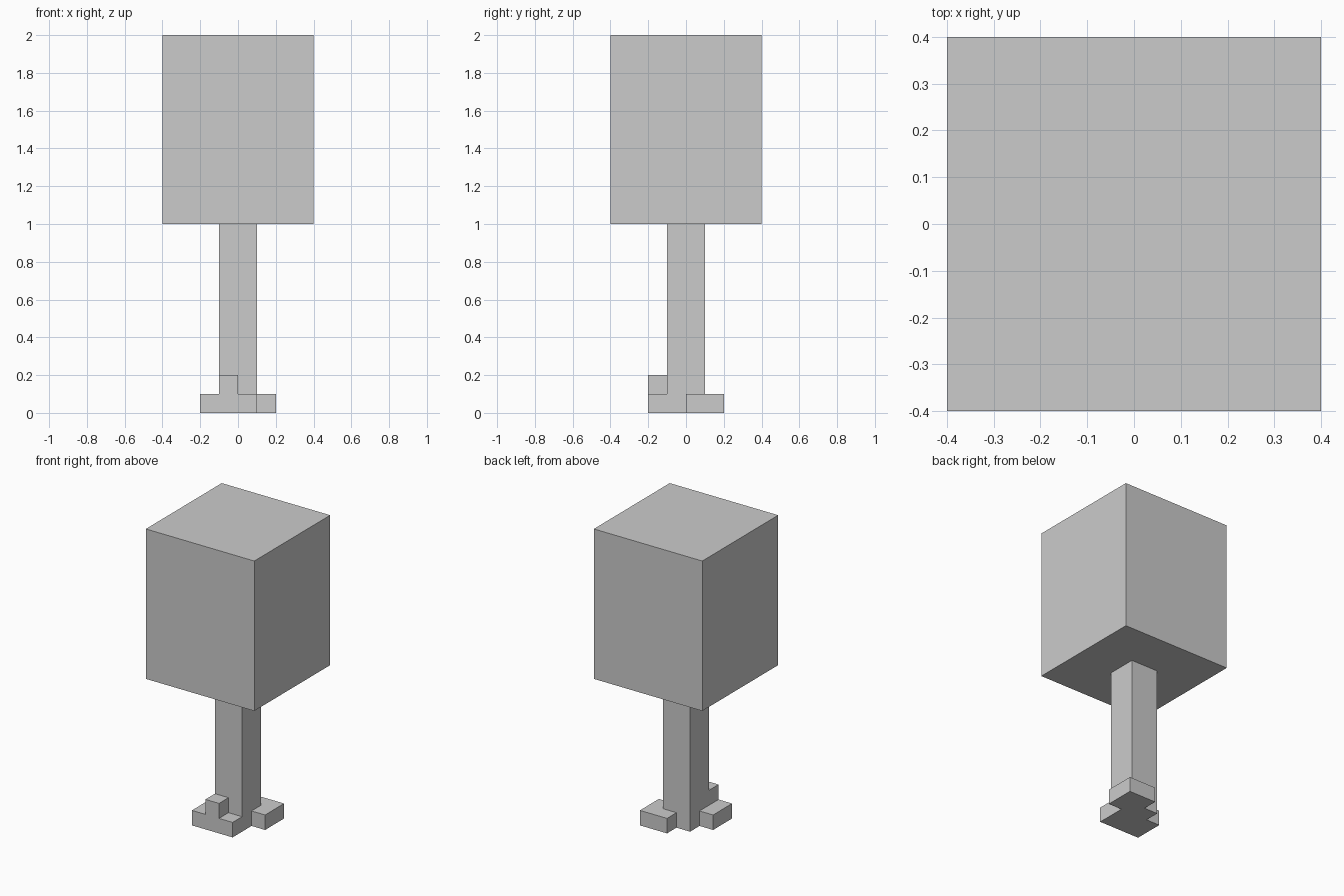
import bpy
import bmesh

if "Cube" in bpy.data.objects:
    bpy.data.objects.remove(bpy.data.objects["Cube"])


def prism(name, outline, z0, z1):
    """Extrude a flat xy outline from z0 to z1."""
    bm = bmesh.new()
    base = bm.faces.new([bm.verts.new((x, y, z0)) for x, y in outline])
    top = bmesh.ops.extrude_face_region(bm, geom=[base], use_keep_orig=True)
    for v in top["geom"]:
        if isinstance(v, bmesh.types.BMVert):
            v.co.z = z1
    bmesh.ops.recalc_face_normals(bm, faces=bm.faces)
    mesh = bpy.data.meshes.new(name)
    bm.to_mesh(mesh)
    bm.free()
    obj = bpy.data.objects.new(name, mesh)
    bpy.context.collection.objects.link(obj)
    return obj


def rect(x0, x1, y0, y1):
    return [(x0, y0), (x1, y0), (x1, y1), (x0, y1)]


# Leaf block and trunk
prism("foliage", rect(-0.4, 0.4, -0.4, 0.4), 1.0, 2.0)
prism("trunk", rect(-0.1, 0.1, -0.1, 0.1), 0.0, 1.0)

# L-shaped roots wrapping two opposite trunk corners
prism("front_left_root", [(-0.2, -0.2), (0.1, -0.2), (0.1, -0.1),
                          (-0.1, -0.1), (-0.1, 0.0), (-0.2, 0.0)], 0.0, 0.1)
prism("back_right_root", [(0.2, 0.2), (0.0, 0.2), (0.0, 0.1),
                          (0.1, 0.1), (0.1, 0.0), (0.2, 0.0)], 0.0, 0.1)

# Raised knot on the front root
prism("front_root_knot", rect(-0.1, 0.0, -0.2, -0.1), 0.1, 0.2)
